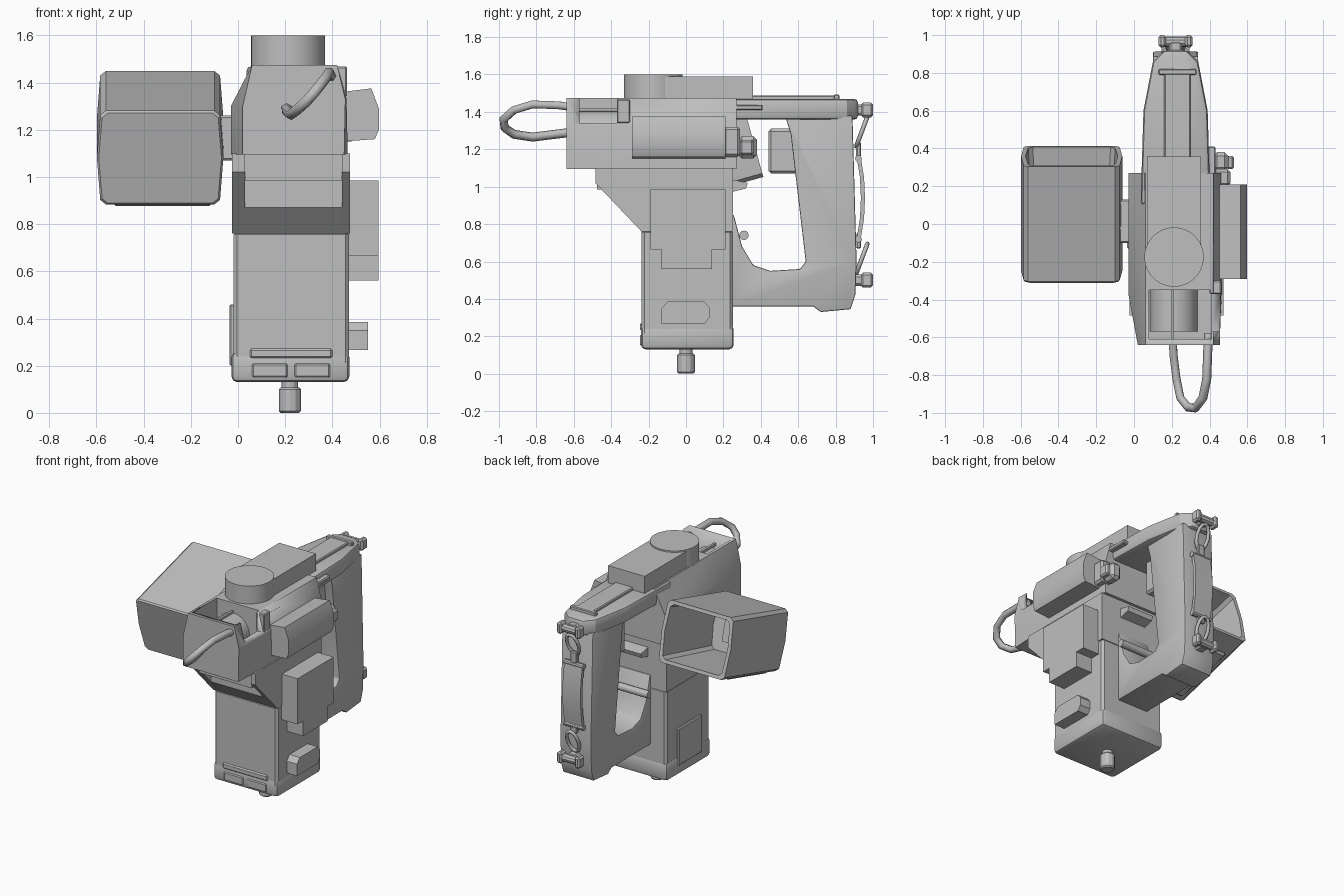
import bpy, bmesh, math
from mathutils import Vector, Matrix

cube = bpy.data.objects.get("Cube")
if cube:
    bpy.data.objects.remove(cube, do_unlink=True)

grey = bpy.data.materials.new("plain_grey")
grey.use_nodes = True
colour = (0.52, 0.52, 0.52, 1)
grey.diffuse_color = colour
grey.node_tree.nodes["Principled BSDF"].inputs["Base Color"].default_value = colour


def activate(ob):
    bpy.ops.object.select_all(action='DESELECT')
    ob.select_set(True)
    bpy.context.view_layer.objects.active = ob


def finish(name, bm, bevel=0, segments=1):
    bmesh.ops.recalc_face_normals(bm, faces=bm.faces)
    mesh = bpy.data.meshes.new(name)
    bm.to_mesh(mesh)
    bm.free()
    mesh.materials.append(grey)
    ob = bpy.data.objects.new(name, mesh)
    bpy.context.collection.objects.link(ob)
    activate(ob)
    if bevel:
        mod = ob.modifiers.new("bevel", 'BEVEL')
        mod.width, mod.segments = bevel, segments
        mod.limit_method, mod.angle_limit = 'ANGLE', math.radians(40)
        bpy.ops.object.modifier_apply(modifier=mod.name)
    bpy.ops.object.shade_smooth_by_angle(angle=math.radians(25))
    return ob


def loft(name, rings, bevel=0, segments=1):
    """Skin a row of equal-length rings and cap both ends."""
    bm = bmesh.new()
    loops = [[bm.verts.new(p) for p in ring] for ring in rings]
    n = len(loops[0])
    for a, b in zip(loops, loops[1:]):
        for i in range(n):
            j = (i + 1) % n
            bm.faces.new((a[i], a[j], b[j], b[i]))
    bm.faces.new(loops[0])
    bm.faces.new(loops[-1])
    return finish(name, bm, bevel, segments)


def prism(name, pts, axis, a, b, bevel=0, segments=1):
    place = {'x': lambda p, t: (t, p[0], p[1]),
             'y': lambda p, t: (p[0], t, p[1]),
             'z': lambda p, t: (p[0], p[1], t)}[axis]
    return loft(name, [[place(p, t) for p in pts] for t in (a, b)], bevel, segments)


def box(name, x, y, z, bevel=0, segments=1):
    pts = [(x[0], y[0]), (x[1], y[0]), (x[1], y[1]), (x[0], y[1])]
    return prism(name, pts, 'z', z[0], z[1], bevel, segments)


def cylinder(name, centre, r, axis, a, b, sides=32, bevel=0):
    pts = [(centre[0] + r * math.cos(math.tau * i / sides),
            centre[1] + r * math.sin(math.tau * i / sides)) for i in range(sides)]
    return prism(name, pts, axis, a, b, bevel)


def tube(name, path, r, cyclic=False):
    curve = bpy.data.curves.new(name, 'CURVE')
    curve.dimensions = '3D'
    curve.bevel_depth, curve.bevel_resolution, curve.use_fill_caps = r, 1, True
    spline = curve.splines.new('POLY')
    spline.points.add(len(path) - 1)
    for point, p in zip(spline.points, path):
        point.co = (*p, 1)
    spline.use_cyclic_u = cyclic
    ob = bpy.data.objects.new(name, curve)
    bpy.context.collection.objects.link(ob)
    curve.materials.append(grey)
    activate(ob)
    bpy.ops.object.convert(target='MESH')
    return bpy.context.object


def cut(ob, cutter):
    activate(ob)
    mod = ob.modifiers.new("cut", 'BOOLEAN')
    mod.operation, mod.object, mod.solver = 'DIFFERENCE', cutter, 'EXACT'
    bpy.ops.object.modifier_apply(modifier=mod.name)
    bpy.data.objects.remove(cutter, do_unlink=True)


# Lower body with its base and bottom knob
box("lower_body", (-.02, .47), (-.238, .25), (.2, .77), .015)
box("base_block", (-.028, .472), (-.24, .255), (.13, .26), .025, 2)
box("base_front_strip", (.05, .4), (-.246, -.22), (.23, .272), .008)
for i, x in enumerate((.06, .24)):
    box(f"base_front_pad_{i}", (x, x + .15), (-.246, -.22), (.15, .21), .006)
cylinder("knob_neck", (.22, 0), .035, 'z', .1, .14, 12)
cylinder("bottom_knob", (.22, 0), .047, 'z', 0, .108, 12, .008)

# Shoulder: full side wings with a recessed middle
wing = [(-.238, .76), (-.485, 1.02), (-.485, 1.1), (.25, 1.1), (.25, .76)]
middle = [(-.238, .76), (-.34, .87), (-.34, .985), (-.475, .985),
          (-.475, 1.1), (.25, 1.1), (.25, .76)]
prism("shoulder_right", wing, 'x', -.025, .03)
prism("shoulder_middle", middle, 'x', .03, .44)
prism("shoulder_left", wing, 'x', .44, .474)

# Head, tapering to the front, with an open bay
front = [(.02, 1.095), (.45, 1.095), (.455, 1.33), (.42, 1.475), (.06, 1.475), (.02, 1.3)]
full = [(-.03, 1.095), (.465, 1.095), (.46, 1.33), (.42, 1.475), (.06, 1.475), (-.03, 1.3)]
head = loft("head", [[(x, y, z) for x, z in ring]
                     for ring, y in ((front, -.64), (full, -.37), (full, .27))])
cut(head, box("bay_cutter", (.08, .41), (-.61, -.35), (1.28, 1.6)))
cut(head, box("notch_cutter", (.35, .6), (-.57, -.37), (1.34, 1.6)))
cylinder("bay_roller", (.21, 1.28), .125, 'y', -.57, -.34, 24)
box("bay_rod", (.195, .21), (-.62, -.34), (1.4, 1.42))
box("side_post", (.4, .462), (-.37, -.3), (1.34, 1.468), .006)
box("side_rail", (.385, .432), (-.3, .41), (1.41, 1.438), .006)

# Top turret, top box and sight rail
cylinder("top_turret", (.212, -.175), .157, 'z', 1.46, 1.6, 40)
box("top_box", (.07, .355), (-.175, .358), (1.46, 1.59))
box("rail", (.16, .3), (.35, .8), (1.46, 1.488), .006)
box("rail_end", (.13, .33), (.79, .82), (1.46, 1.492), .005)

# Handle: top bar, then one piece for the grip and lower arm
half = [(.185, .1), (.17, .6), (.12, .86), (.06, .92)]
outline = [(.22 + x, y) for x, y in half] + [(.22 - x, y) for x, y in reversed(half)]
prism("handle_top_bar", outline, 'z', 1.358, 1.47, .022, 2)
grip = [(.24, .36), (.68, .36), (.72, .33), (.88, .345), (.905, .42), (.912, .6),
        (.89, 1.38), (.53, 1.38), (.56, 1.28), (.64, .6), (.61, .56), (.45, .55),
        (.36, .58), (.3, .68), (.255, .85), (.24, .85)]
prism("handle_grip", grip, 'x', .1, .34, .04, 2)
box("trigger", (.16, .28), (.44, .6), (1.07, 1.31), .015)
prism("rear_latch", [(.24, .97), (.32, .99), (.33, 1.02), (.24, 1.04)], 'x', .12, .32)
cylinder("gusset_bolt", (.31, .74), .025, 'x', .07, .37, 12)

# Modules on the left side
pod = [(.44, 1.36), (.565, 1.375), (.597, 1.29), (.597, 1.2), (.58, 1.16), (.44, 1.15)]
prism("side_pod", pod, 'y', -.29, .21)
box("pod_tail", (.42, .51), (.2, .29), (1.16, 1.32), .015)
box("pod_knob", (.42, .5), (.28, .38), (1.15, 1.27), .02)
box("pod_button", (.49, .53), (.29, .36), (1.17, 1.25), .01)
cell = [(-.19, .985), (.21, .985), (.21, .665), (.14, .665), (.14, .56),
        (-.13, .56), (-.13, .665), (-.19, .665)]
prism("side_pack", cell, 'x', .46, .596)
latch = [(-.13, .267), (.1, .267), (.125, .3), (.125, .355), (.1, .385), (-.1, .385), (-.13, .35)]
prism("side_latch", latch, 'x', .46, .55)
box("right_panel", (-.036, 0), (-.13, .13), (.2, .46), .006)

# Tilted viewing hood, open at the back
TILT = Matrix.Translation((-.33, .05, 1.165)) @ Matrix.Rotation(math.radians(15.5), 4, 'X')


def hood_ring(y, inset):
    w, m, h, c = .25 - inset, .268 - inset, .206 - inset, .02
    quarter = [(m, 0), (w + .004, h - c), (w - c, h)]
    right = [(x, -z) for x, z in reversed(quarter[1:])] + quarter
    return [TILT @ Vector((x, y, z)) for x, z in
            right + [(-x, z) for x, z in reversed(right)]]


loft("viewing_hood", [hood_ring(y, i) for y, i in
                      ((-.32, .008), (-.31, 0), (.32, 0), (.32, .024), (-.2, .05))])
for part in (box("hood_screen", (-.13, .13), (-.205, -.192), (-.09, .09)),
             box("hood_foot", (-.2, .22), (-.27, .18), (-.228, -.2), .012)):
    part.matrix_world = TILT
box("hood_mount", (-.09, 0), (-.1, .13), (1.07, 1.26), .008)

# Front carrying loop
tube("front_loop", [(.395, -.58, 1.42), (.39, -.68, 1.435), (.385, -.82, 1.44), (.365, -.92, 1.41),
                    (.325, -.975, 1.36), (.285, -.97, 1.315), (.245, -.92, 1.28),
                    (.225, -.82, 1.265), (.21, -.7, 1.28), (.205, -.62, 1.29)], .024)

# Rear strap with matching clips above and below
for name, top, d in (("upper", 1.41, -1), ("lower", .5, 1)):
    box(f"{name}_strap_lug", (.185, .255), (.86, .97), (top - .03, top + .03), .012)
    cylinder(f"{name}_strap_pin", (.965, top), .028, 'x', .135, .305, 10, .006)
    for i, x in enumerate((.13, .27)):
        box(f"{name}_pin_cap_{i}", (x, x + .04), (.935, 1.0), (top - .04, top + .04), .012)
    ring = [(.22 + .045 * math.cos(a), .94 + .03 * math.sin(a), top + d * .115 + .08 * math.sin(a))
            for a in (math.tau * i / 12 for i in range(12))]
    tube(f"{name}_clip", ring, .012, True)
    box(f"{name}_swivel", (.195, .245), (.91, .935), sorted((top + d * .17, top + d * .25)), .006)
arc = [(.912, 1.16), (.93, 1.05), (.935, .94), (.93, .83), (.912, .72)]
strap = arc + [(y + .022, z) for y, z in reversed(arc)]
prism("hand_strap", strap, 'x', .15, .29)
for i, z in enumerate((.72, 1.15)):
    cylinder(f"strap_end_{i}", (.922, z), .018, 'x', .145, .295, 10)
